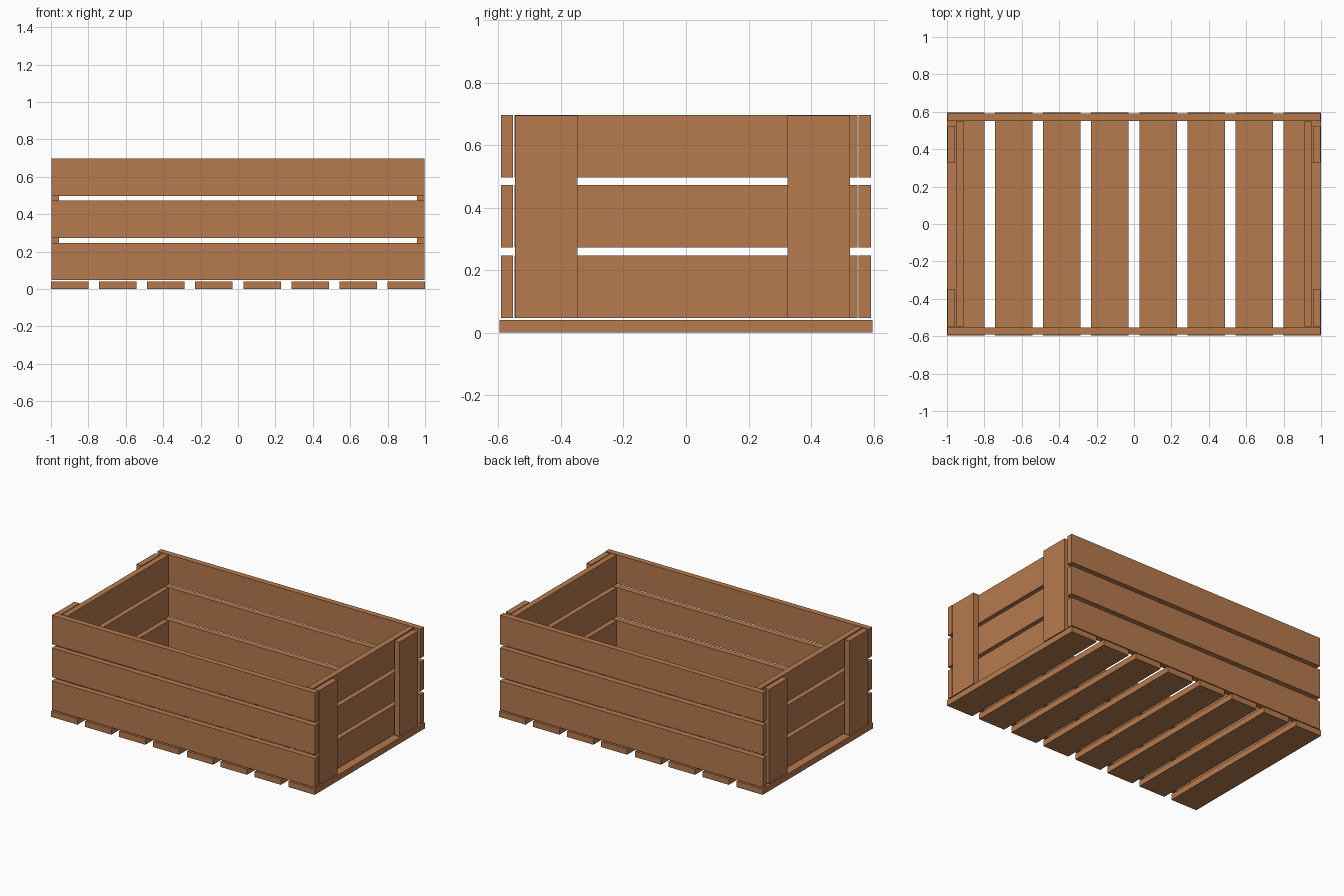
import bpy
import bmesh
from mathutils import Matrix, Vector

cube = bpy.data.objects.get("Cube")
if cube:
    bpy.data.objects.remove(cube, do_unlink=True)

# Single wood colour
wood = bpy.data.materials.new("warm_brown_wood")
wood.use_nodes = True
colour = (0.47, 0.195, 0.076, 1)
wood.diffuse_color = colour
bsdf = next(n for n in wood.node_tree.nodes if n.type == "BSDF_PRINCIPLED")
bsdf.inputs["Base Color"].default_value = colour
bsdf.inputs["Roughness"].default_value = 0.8


def board(name, low, high):
    """Flat-faced board between two opposite corners."""
    low, high = Vector(low), Vector(high)
    bm = bmesh.new()
    bmesh.ops.create_cube(bm, size=1, matrix=Matrix.Translation((low + high) / 2)
                          @ Matrix.Diagonal((*(high - low), 1)))
    mesh = bpy.data.meshes.new(name)
    bm.to_mesh(mesh)
    bm.free()
    mesh.materials.append(wood)
    obj = bpy.data.objects.new(name, mesh)
    bpy.context.collection.objects.link(obj)


THICK = 0.04
WIDTH = 0.2
BASE = 0.047

# Floor slats running front to back
SLATS = 8
for i in range(SLATS):
    x = -1 + i * (2 - WIDTH) / (SLATS - 1)
    board(f"floor_slat_{i + 1}", (x, -0.596, 0), (x + WIDTH, 0.596, THICK))

# Three rows of wall planks
for row, level in enumerate(("lower", "middle", "upper")):
    z = BASE + row * 0.225
    top = z + WIDTH
    board(f"front_plank_{level}", (-0.998, -0.592, z), (0.998, -0.553, top))
    board(f"back_plank_{level}", (-0.998, 0.552, z), (0.998, 0.592, top))
    for side, x in (("right", -0.951), ("left", 0.911)):
        board(f"{side}_end_plank_{level}", (x, -0.548, z), (x + THICK, 0.548, top))

# Upright battens outside each end
for side, x in (("right", -0.998), ("left", 0.958)):
    for place, y in (("front", -0.547), ("back", 0.325)):
        board(f"{side}_{place}_batten", (x, y, BASE), (x + THICK, y + WIDTH, 0.695))
